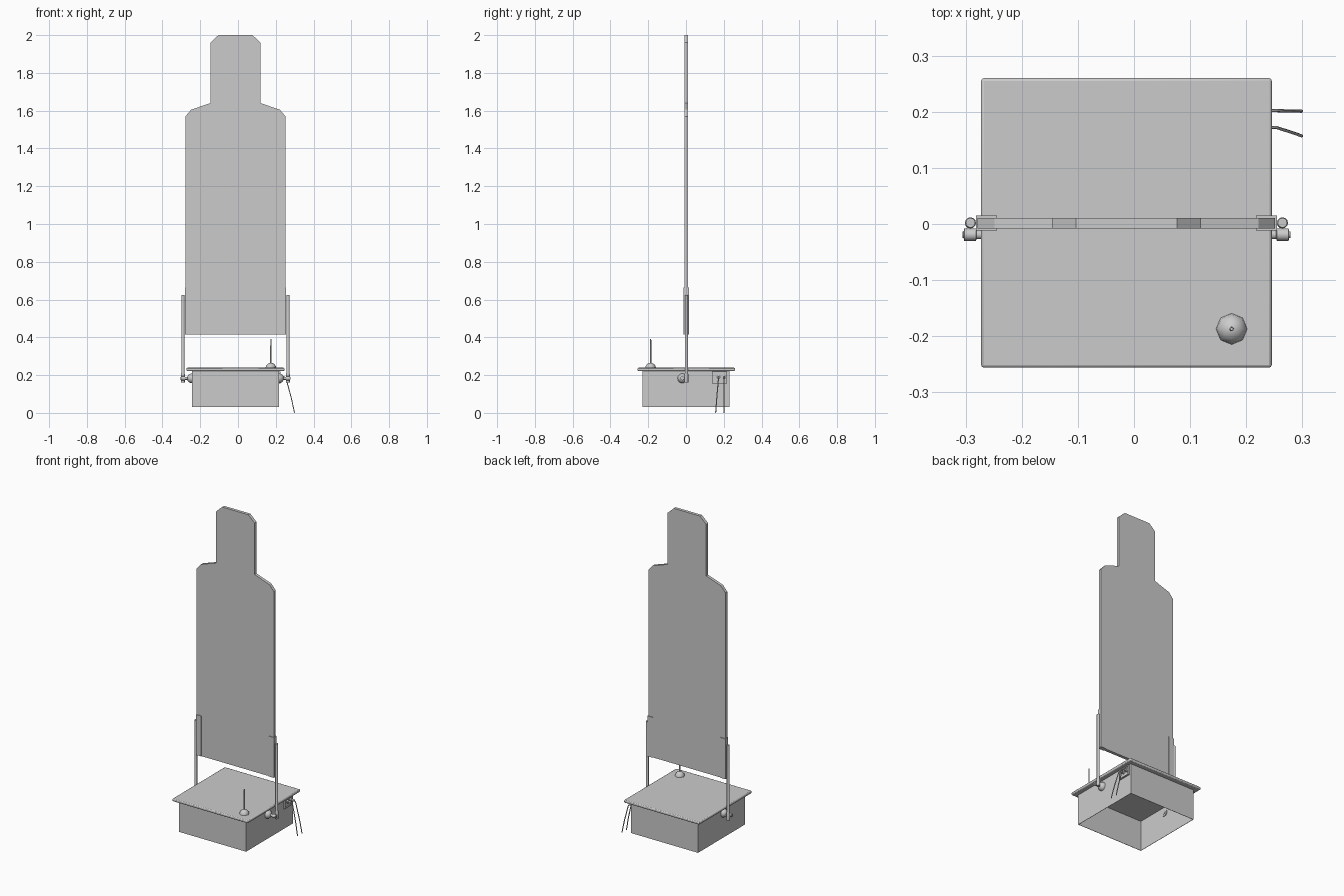
import bpy, bmesh, math
from mathutils import Vector

if "Cube" in bpy.data.objects:
    bpy.data.objects.remove(bpy.data.objects["Cube"])

CX = -0.0135  # symmetry plane of the target and its box

grey = bpy.data.materials.new("plain grey")
grey.diffuse_color = (0.6, 0.6, 0.6, 1)
grey.use_nodes = True
grey.node_tree.nodes["Principled BSDF"].inputs["Base Color"].default_value = grey.diffuse_color


def finish(name, bm, bevel=0, smooth=True):
    bmesh.ops.recalc_face_normals(bm, faces=bm.faces)
    me = bpy.data.meshes.new(name)
    bm.to_mesh(me)
    bm.free()
    ob = bpy.data.objects.new(name, me)
    bpy.context.collection.objects.link(ob)
    me.materials.append(grey)
    if bevel:
        m = ob.modifiers.new("rounding", 'BEVEL')
        m.width, m.segments = bevel, 2
    if smooth:
        bpy.ops.object.select_all(action='DESELECT')
        ob.select_set(True)
        bpy.context.view_layer.objects.active = ob
        bpy.ops.object.shade_smooth_by_angle(angle=math.radians(40))
    return ob


def box(name, lo, hi, bevel=0, open_bottom=False):
    bm = bmesh.new()
    bmesh.ops.create_cube(bm, size=1)
    for v in bm.verts:
        v.co = [(a + b) / 2 + c * (b - a) for a, b, c in zip(lo, hi, v.co)]
    if open_bottom:
        low = [f for f in bm.faces if f.calc_center_median().z < lo[2] + 1e-4]
        bmesh.ops.delete(bm, geom=low, context='FACES')
    return finish(name, bm, bevel, bevel > 0)


def prism(name, pts, to3d, shift):
    """Extrude a closed 2D outline along a vector."""
    bm = bmesh.new()
    f = bm.faces.new([bm.verts.new(to3d(*p)) for p in pts])
    r = bmesh.ops.extrude_face_region(bm, geom=[f])
    bmesh.ops.translate(bm, vec=shift, verts=[g for g in r["geom"] if isinstance(g, bmesh.types.BMVert)])
    return finish(name, bm, smooth=False)


def lathe(name, prof, origin, axis, n=12):
    """Turn a (radius, distance) profile around an axis."""
    q = Vector((0, 0, 1)).rotation_difference(Vector(axis))
    bm = bmesh.new()
    rings = []
    for r, h in prof:
        rings.append([bm.verts.new(Vector(origin) + q @ Vector((
            r * math.cos(2 * math.pi * i / n), r * math.sin(2 * math.pi * i / n), h))) for i in range(n)])
    for a, b in zip(rings, rings[1:]):
        for i in range(n):
            bm.faces.new((a[i], a[(i + 1) % n], b[(i + 1) % n], b[i]))
    bm.faces.new(rings[0])
    bm.faces.new(rings[-1])
    return finish(name, bm)


def cable(name, pts, r):
    cu = bpy.data.curves.new(name, 'CURVE')
    cu.dimensions, cu.bevel_depth, cu.bevel_resolution = '3D', r, 1
    cu.use_fill_caps = True
    sp = cu.splines.new('POLY')
    sp.points.add(len(pts) - 1)
    for p, c in zip(sp.points, pts):
        p.co = (*c, 1)
    cu.materials.append(grey)
    ob = bpy.data.objects.new(name, cu)
    bpy.context.collection.objects.link(ob)


# silhouette board with chamfered shoulders and head
half = [(0.265, 0.415), (0.265, 1.57), (0.235, 1.605), (0.133, 1.64), (0.133, 1.96), (0.09, 2.0)]
outline = [(CX + x, z) for x, z in half] + [(CX - x, z) for x, z in reversed(half)]
prism("target_board", outline, lambda x, z: (x, -0.008, z), (0, 0.019, 0))

# open-bottomed housing and its overhanging lid
body = box("housing", (CX - 0.23, -0.23, 0.03), (CX + 0.23, 0.23, 0.222), open_bottom=True)
wall = body.modifiers.new("wall", 'SOLIDIFY')
wall.thickness = 0.003
box("lid", (CX - 0.259, -0.256, 0.222), (CX + 0.259, 0.26, 0.239), bevel=0.005)

# lifting arms, clamps and pivots on both sides
for side, s in (("left", -1), ("right", 1)):
    X = lambda d: CX + s * d
    clamp = [(0.231, -0.012), (0.268, -0.012), (0.268, 0.015), (0.231, 0.015),
             (0.231, 0.011), (0.2652, 0.011), (0.2652, -0.008), (0.231, -0.008)]
    prism(side + "_clamp", clamp, lambda d, y: (X(d), y, 0.415), (0, 0, 0.25))
    lathe(side + "_arm", [(0.010, 0.16), (0.010, 0.205), (0.0085, 0.21), (0.0085, 0.625)],
          (X(0.278), 0.002, 0), (0, 0, 1))
    lathe(side + "_pivot_dome", [(0.026, 0.0), (0.025, 0.008), (0.020, 0.018), (0.011, 0.025)],
          (X(0.229), -0.019, 0.183), (s, 0, 0))
    lathe(side + "_pivot_shaft", [(0.008, 0.02), (0.008, 0.038), (0.011, 0.039), (0.011, 0.060),
                                  (0.006, 0.061), (0.006, 0.063)],
          (X(0.229), -0.019, 0.183), (s, 0, 0))
    lathe(side + "_inner_washer", [(0.022, 0), (0.022, 0.004), (0.010, 0.004), (0.010, 0.007)],
          (X(0.228), -0.019, 0.183), (-s, 0, 0))

# antenna on the lid
lathe("antenna_base", [(0.028, 0.0), (0.026, 0.01), (0.018, 0.021), (0.006, 0.027)],
      (0.174, -0.187, 0.238), (0, 0, 1), 8)
lathe("antenna_rod", [(0.004, 0.0), (0.003, 0.128)], (0.174, -0.187, 0.262), (0, 0, 1), 8)

# cable socket: raised frame, plugs and hanging cables
w = CX + 0.229
box("socket_plate", (w, 0.142, 0.16), (w + 0.004, 0.214, 0.214))
for y0, y1 in ((0.138, 0.143), (0.213, 0.218)):
    box("socket_side", (w, y0, 0.156), (w + 0.010, y1, 0.218))
for z0, z1 in ((0.156, 0.161), (0.213, 0.218)):
    box("socket_rail", (w, 0.143, z0), (w + 0.010, 0.213, z1))
for name, y, yend in (("front", 0.172, 0.157), ("rear", 0.202, 0.201)):
    lathe(name + "_plug", [(0.011, 0), (0.011, 0.012), (0.006, 0.014), (0.006, 0.03)],
          (w, y, 0.19), (1, 0, 0))
    cable(name + "_cable", [(w + 0.028, y, 0.19), (0.254, y, 0.182), (0.263, y + (yend - y) * 0.2, 0.15),
                            (0.282, y + (yend - y) * 0.6, 0.08), (0.299, yend, 0.001)], 0.0028)
